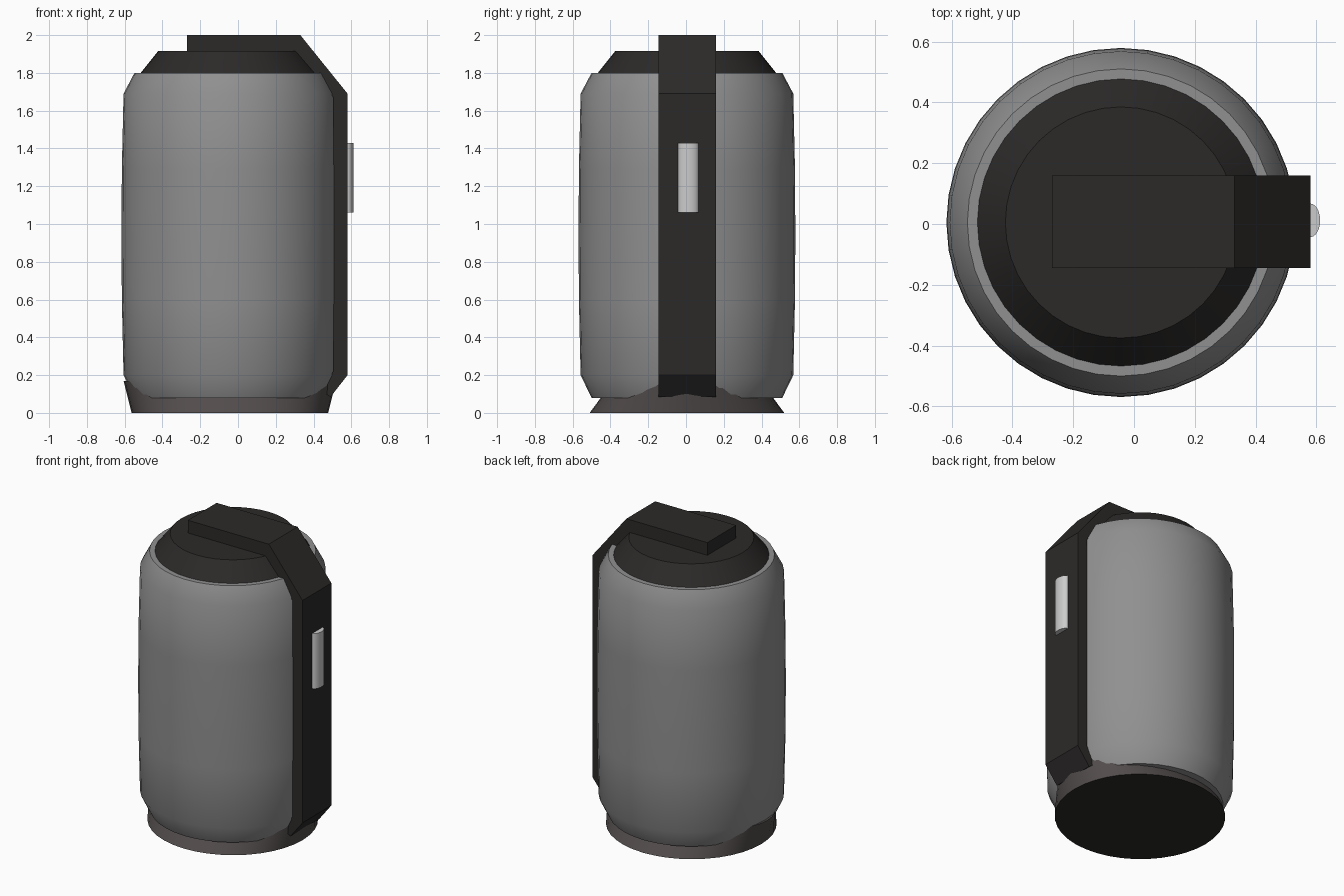
import bpy, bmesh, math

if "Cube" in bpy.data.objects:
    bpy.data.objects.remove(bpy.data.objects["Cube"])

CX, CY, SEG = -0.043, 0.005, 40


def material(name, rgb):
    m = bpy.data.materials.new(name)
    m.diffuse_color = (*rgb, 1)
    m.use_nodes = True
    m.node_tree.nodes["Principled BSDF"].inputs["Base Color"].default_value = m.diffuse_color
    return m


dark = material("dark_plastic", (0.025, 0.023, 0.022))
steel = material("grey_metal", (0.28, 0.28, 0.28))
brown = material("brown_grey", (0.085, 0.072, 0.072))
light = material("light_button", (0.7, 0.7, 0.7))


def finish(name, bm, mat, angle=None):
    bmesh.ops.recalc_face_normals(bm, faces=bm.faces)
    mesh = bpy.data.meshes.new(name)
    bm.to_mesh(mesh)
    bm.free()
    obj = bpy.data.objects.new(name, mesh)
    bpy.context.collection.objects.link(obj)
    mesh.materials.append(mat)
    if angle:
        bpy.ops.object.select_all(action='DESELECT')
        obj.select_set(True)
        bpy.context.view_layer.objects.active = obj
        bpy.ops.object.shade_smooth_by_angle(angle=math.radians(angle))
    return obj


def loft(name, sections, mat, cx=CX, cy=CY, seg=SEG, angle=40):
    """Stack elliptical rings given as (x radius, y radius, z), capped at both ends."""
    bm = bmesh.new()
    turns = [2 * math.pi * i / seg for i in range(seg)]
    rings = [[bm.verts.new((cx + rx * math.cos(t), cy + ry * math.sin(t), z)) for t in turns]
             for rx, ry, z in sections]
    for a, b in zip(rings, rings[1:]):
        for i in range(seg):
            j = (i + 1) % seg
            bm.faces.new((a[i], a[j], b[j], b[i]))
    bm.faces.new(rings[0])
    bm.faces.new(rings[-1])
    return finish(name, bm, mat, angle)


# Rounded barrel body
profile = [(0.505, 0.08), (0.563, 0.20), (0.572, 0.6), (0.574, 0.94),
           (0.572, 1.29), (0.563, 1.69), (0.505, 1.80)]
loft("body", [(r, r, z) for r, z in profile], steel)

# Foot: round on the floor, oval where it meets the body
base = loft("base", [(0.52, 0.515, 0), (0.563, 0.39, 0.17)], brown)
base.data.materials.append(dark)
for face in base.data.polygons:
    if face.normal.z < -0.9:
        face.material_index = 1

# Tapered lid
loft("lid", [(0.48, 0.48, 1.79), (0.38, 0.38, 1.915)], dark, angle=30)

# Bent strap running over the lid and down the side
outer = [(-0.27, 2.0), (0.33, 2.0), (0.58, 1.69), (0.58, 0.20), (0.49, 0.085)]
inner = [(0.43, 0.125), (0.505, 0.22), (0.505, 1.67), (0.31, 1.91), (-0.27, 1.91)]
bm = bmesh.new()
sides = [[bm.verts.new((x, y, z)) for x, z in outer + inner] for y in (-0.145, 0.16)]
n = len(outer)
for i in range(n - 1):
    k = 2 * n - 1 - i
    for s in sides:
        bm.faces.new((s[i], s[i + 1], s[k - 1], s[k]))
for i in range(2 * n):
    j = (i + 1) % (2 * n)
    bm.faces.new((sides[0][i], sides[0][j], sides[1][j], sides[1][i]))
finish("strap", bm, dark)

# Long rounded button on the strap
loft("button", [(0.032, 0.055, 1.06), (0.032, 0.055, 1.43)], light, cx=0.58, cy=0.012, seg=24)
